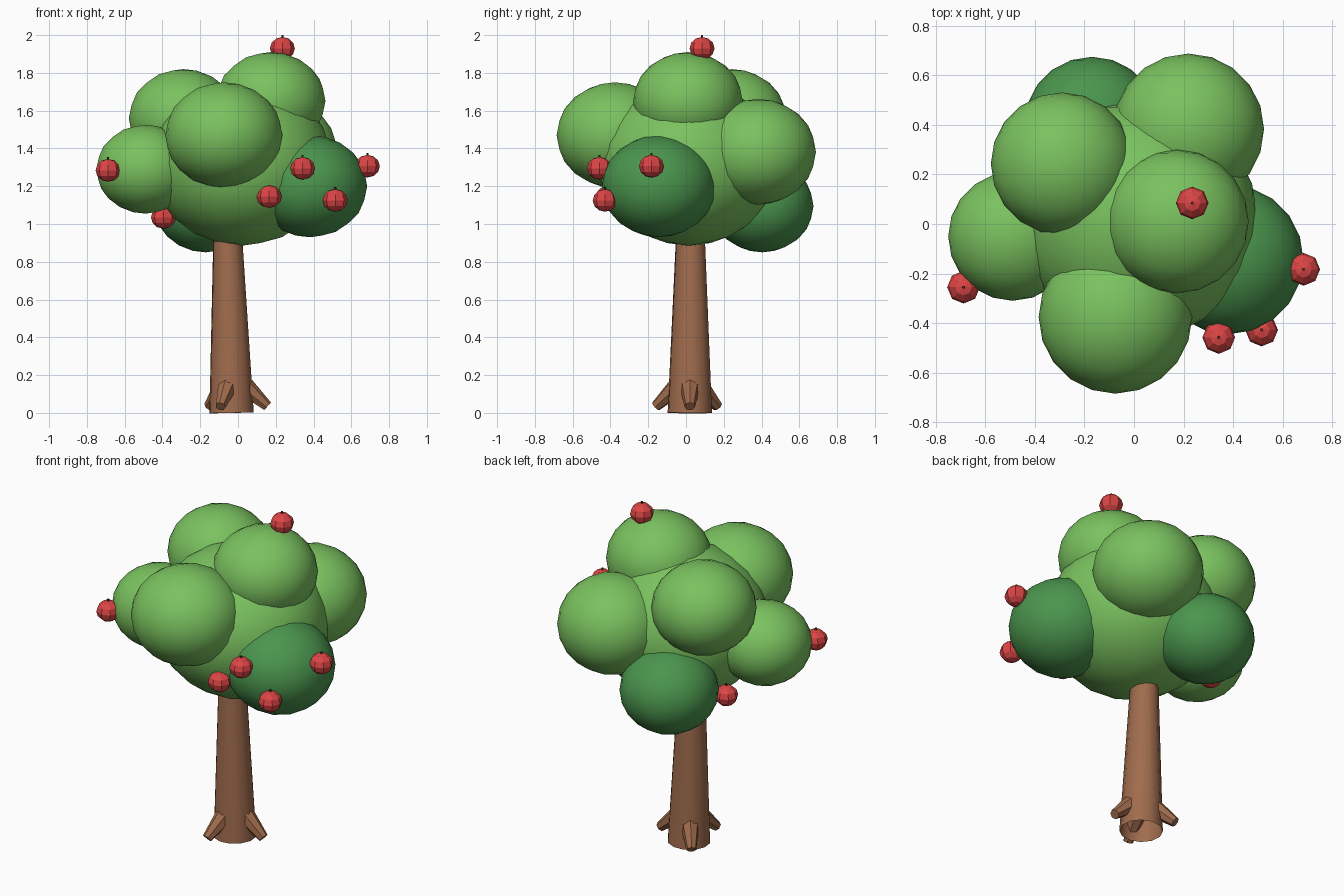
import bpy, bmesh, math
from mathutils import Vector, Matrix

if "Cube" in bpy.data.objects:
    bpy.data.objects.remove(bpy.data.objects["Cube"])


def material(name, rgb):
    m = bpy.data.materials.new(name)
    m.diffuse_color = (*rgb, 1)
    m.use_nodes = True
    m.node_tree.nodes["Principled BSDF"].inputs["Base Color"].default_value = m.diffuse_color
    return m


BARK = material("bark", (0.35, 0.15, 0.075))
LIGHT = material("light_leaf", (0.195, 0.54, 0.115))
DARK = material("dark_leaf", (0.07, 0.30, 0.075))
RED = material("apple_red", (0.72, 0.06, 0.06))
STEM = material("stem_brown", (0.08, 0.04, 0.02))


def finish(name, bm, mat, smooth_angle=None):
    mesh = bpy.data.meshes.new(name)
    bm.to_mesh(mesh)
    bm.free()
    mesh.materials.append(mat)
    ob = bpy.data.objects.new(name, mesh)
    bpy.context.collection.objects.link(ob)
    if smooth_angle:
        bpy.ops.object.select_all(action='DESELECT')
        ob.select_set(True)
        bpy.context.view_layer.objects.active = ob
        bpy.ops.object.shade_smooth_by_angle(angle=math.radians(smooth_angle))
    return ob


def limb(name, a, b, r1, r2, sides, mat, open_start=False):
    """Tapered round limb from point a to point b."""
    a, b = Vector(a), Vector(b)
    d = b - a
    bm = bmesh.new()
    bmesh.ops.create_cone(bm, cap_ends=True, segments=sides, radius1=r1,
                          radius2=r2, depth=d.length)
    if open_start:
        bm.faces.ensure_lookup_table()
        low = [f for f in bm.faces if f.normal.z < -0.9]
        bmesh.ops.delete(bm, geom=low, context='FACES_ONLY')
    rot = d.to_track_quat('Z', 'Y').to_matrix().to_4x4()
    bm.transform(Matrix.Translation((a + b) / 2) @ rot)
    return finish(name, bm, mat, 50)


# trunk, slightly leaning, open underneath
BX, BY = -0.034, 0.02
limb("trunk", (BX, BY, 0), (-0.058, 0.024, 1.1), 0.119, 0.07, 12, BARK, True)

# roots flaring out around the trunk
for i, deg in enumerate((0, 129, 252)):
    c, s = math.cos(math.radians(deg)), math.sin(math.radians(deg))
    limb(f"root_{i + 1}", (BX + 0.075 * c, BY + 0.075 * s, 0.135),
         (BX + 0.19 * c, BY + 0.19 * s, 0.034), 0.052, 0.028, 7, BARK)

# leaf clumps: name, centre, radius, height radius, material
clumps = [
    ("crown_core", (0.02, 0.015, 1.32), 0.48, 0.435, LIGHT),
    ("leaf_clump_left", (-0.49, -0.05, 1.29), 0.26, 0.235, LIGHT),
    ("leaf_clump_front", (-0.075, -0.375, 1.47), 0.31, 0.28, LIGHT),
    ("leaf_clump_top", (0.173, 0.01, 1.65), 0.29, 0.26, LIGHT),
    ("leaf_clump_back_left", (-0.29, 0.243, 1.56), 0.288, 0.26, LIGHT),
    ("leaf_clump_back_right", (0.22, 0.383, 1.382), 0.305, 0.28, LIGHT),
    ("leaf_clump_low_right", (0.382, -0.143, 1.20), 0.302, 0.27, DARK),
    ("leaf_clump_low_back", (-0.17, 0.403, 1.095), 0.272, 0.245, DARK),
]
for name, pos, r, rz, mat in clumps:
    bm = bmesh.new()
    bmesh.ops.create_icosphere(bm, subdivisions=3, radius=1)
    bm.transform(Matrix.Translation(pos) @ Matrix.Diagonal((r, r, rz, 1)))
    finish(name, bm, mat, 40)

# apples with short stems
apples = [
    (0.235, 0.085, 1.93), (-0.688, -0.255, 1.284), (0.342, -0.458, 1.295),
    (0.515, -0.428, 1.125), (0.685, -0.183, 1.306), (0.165, -0.41, 1.145),
    (-0.395, 0.18, 1.035),
]
for i, (x, y, z) in enumerate(apples):
    bm = bmesh.new()
    bmesh.ops.create_uvsphere(bm, u_segments=8, v_segments=6, radius=1)
    bm.transform(Matrix.Translation((x, y, z)) @ Matrix.Diagonal((0.066, 0.066, 0.06, 1)))
    finish(f"apple_{i + 1}", bm, RED)
    limb(f"apple_stem_{i + 1}", (x, y, z + 0.04), (x, y, z + 0.07), 0.007, 0.006, 5, STEM)
